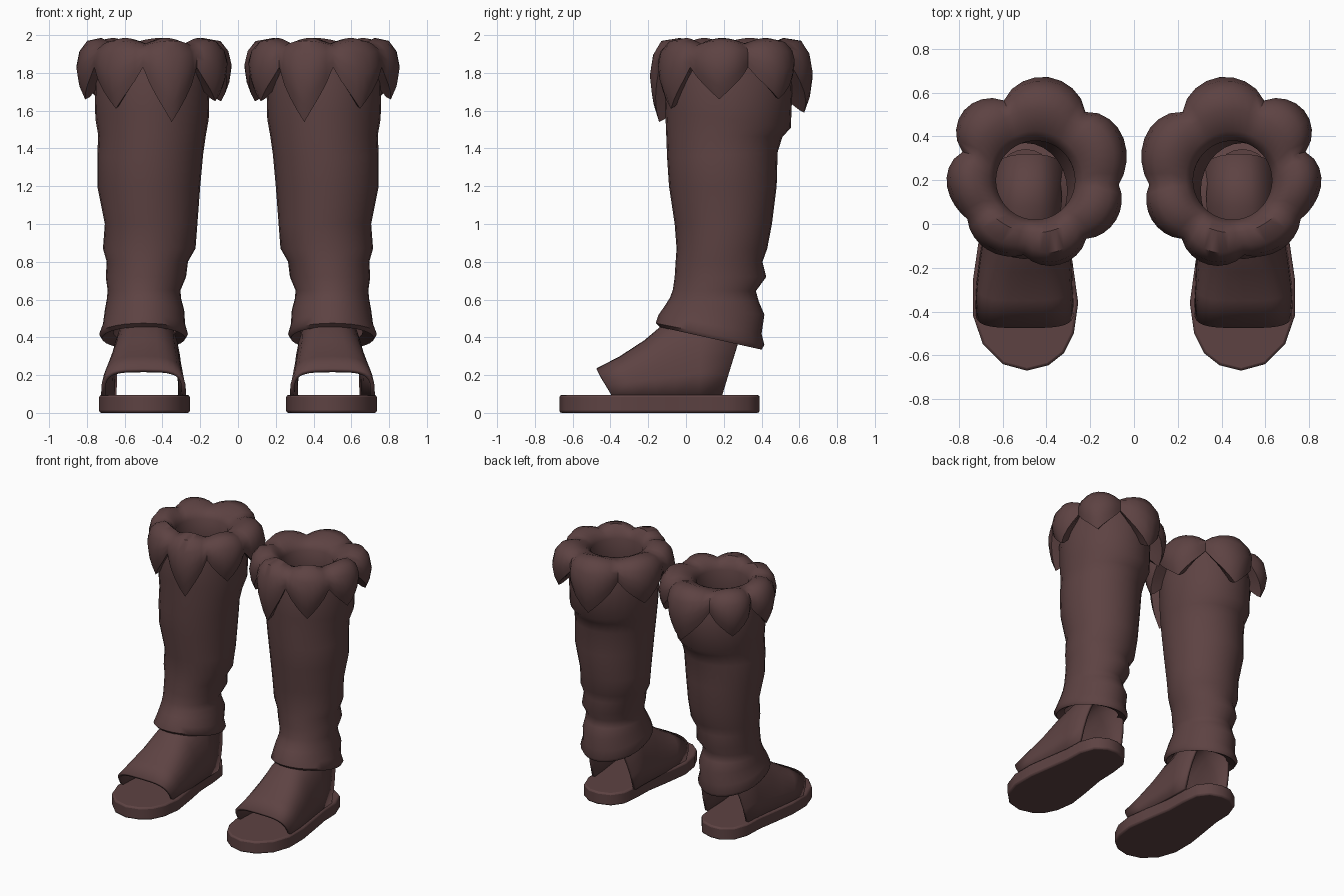
import bpy, bmesh, math
from math import sin, cos, pi, radians

if "Cube" in bpy.data.objects:
    bpy.data.objects.remove(bpy.data.objects["Cube"])

leather = bpy.data.materials.new("dark_red_brown_leather")
leather.diffuse_color = (0.11, 0.055, 0.055, 1)
leather.use_nodes = True
leather.node_tree.nodes["Principled BSDF"].inputs["Base Color"].default_value = leather.diffuse_color


def loft(name, rows, closed=True, cap=False, angle=40, thickness=0, bevel=0):
    """Skin rows of points, mirror to the other boot and smooth."""
    bm = bmesh.new()
    vs = [[bm.verts.new(p) for p in row] for row in rows]
    n = len(rows[0])
    for a, b in zip(vs, vs[1:]):
        for i in range(n if closed else n - 1):
            j = (i + 1) % n
            bm.faces.new((a[i], a[j], b[j], b[i]))
    if cap:
        bm.faces.new(vs[0][::-1])
        bm.faces.new(vs[-1])
    bmesh.ops.recalc_face_normals(bm, faces=bm.faces)
    me = bpy.data.meshes.new(name)
    bm.to_mesh(me)
    bm.free()
    me.materials.append(leather)
    ob = bpy.data.objects.new(name, me)
    bpy.context.collection.objects.link(ob)
    bpy.context.view_layer.objects.active = ob
    ob.select_set(True)
    bpy.ops.object.shade_smooth_by_angle(angle=radians(angle))
    ob.select_set(False)
    if thickness:
        m = ob.modifiers.new("thickness", 'SOLIDIFY')
        m.thickness = thickness
        m.offset = -1
    if bevel:
        m = ob.modifiers.new("edge", 'BEVEL')
        m.width = bevel
        m.segments = 2
        m.limit_method = 'ANGLE'
        m.angle_limit = radians(50)
    ob.modifiers.new("other_boot", 'MIRROR')
    return ob


# Sole: rounded footprint, wider at the toes
outline = [(.49, -.67), (.60, -.64), (.69, -.55), (.735, -.42), (.735, -.25),
           (.71, -.08), (.685, .08), (.68, .22), (.64, .33), (.56, .385),
           (.48, .39), (.39, .36), (.33, .28), (.315, .15), (.31, 0),
           (.28, -.18), (.255, -.36), (.275, -.50), (.32, -.59), (.39, -.645)]
loft("sole", [[(x, y, z) for x, y in outline] for z in (0, .095)],
     cap=True, bevel=.012)

# Upper: arched strap over the instep, open at toe and heel
# (base y, top y, top z, centre x, half width, roundness)
arches = [(-.39, -.475, .235, .50, .225, .55), (-.27, -.35, .30, .50, .22, .62),
          (-.15, -.22, .385, .495, .21, .72), (-.05, -.12, .47, .49, .20, .8),
          (.07, .08, .55, .485, .19, .8), (.19, .32, .52, .48, .185, .8)]
rows = []
for yb, yt, zt, cx, hw, e in arches:
    row = []
    for k in range(17):
        t = pi * k / 16
        c, f = cos(t), max(sin(t), 0) ** e
        row.append((cx + hw * math.copysign(abs(c) ** e, c),
                    yb + (yt - yb) * f, .088 + (zt - .088) * f))
    rows.append(row)
loft("upper", rows, closed=False, thickness=.022)

# Leg: slouched tube (x min, x max, y min, y max, front z, back z)
rings = [(.33, .66, -.09, .34, .49, .37), (.28, .72, -.14, .40, .455, .335),
         (.265, .735, -.16, .415, .475, .36), (.28, .715, -.145, .40, .52, .42),
         (.285, .705, -.11, .415, .57, .52), (.30, .695, -.085, .385, .61, .59),
         (.305, .69, -.07, .37, .65, .645), (.275, .70, -.06, .425, .72, .72),
         (.265, .695, -.055, .405, .80, .80), (.225, .715, -.05, .43, .87, .87),
         (.215, .705, -.06, .455, 1.0, 1.0), (.20, .745, -.09, .48, 1.2, 1.2),
         (.185, .745, -.10, .485, 1.35, 1.38), (.17, .74, -.105, .51, 1.48, 1.46),
         (.155, .755, -.11, .555, 1.6, 1.51), (.15, .76, -.115, .565, 1.75, 1.75),
         (.17, .73, -.09, .54, 1.89, 1.89)]
rows = []
for x0, x1, y0, y1, zf, zb in rings:
    row = []
    for k in range(28):
        t = 2 * pi * k / 28
        u, v = cos(t), sin(t)
        row.append(((x0 + x1) / 2 + u * (x1 - x0) / 2,
                    (y0 + y1) / 2 + v * (y1 - y0) / 2,
                    (zf + zb) / 2 + v * (zb - zf) / 2))
    rows.append(row)
loft("leg", rows, angle=60)

# Collar: ring of drooping pointed petals
# (notch angle, notch radius, petal radius, petal tip z)
petals = [(15, .345, .43, 1.66), (66, .355, .435, 1.59), (130, .355, .43, 1.65),
          (189, .385, .43, 1.65), (233, .385, .44, 1.54), (278, .385, .42, 1.61),
          (325, .38, .41, 1.66)]
SEG = 8
cols = []
for i, (a0, r0, rp, tip) in enumerate(petals):
    a1, r1 = petals[(i + 1) % len(petals)][:2]
    a1 += 360 if a1 < a0 else 0
    for k in range(SEG):
        s = k / SEG
        a = radians(a0 + (a1 - a0) * s)
        b = sin(pi * s)
        point = (1 - abs(2 * s - 1)) ** .85
        base = r0 + (r1 - r0) * s
        R = base + (rp - base) * b ** .8
        hem = 1.83 + (tip - 1.83) * point
        top = 1.945 + .025 * b

        def at(r, z, cy=.24):
            return (.45 + r * cos(a), cy + r * sin(a), z)
        cols.append([at(.19, 1.74, .20), at(.18, 1.90, .20), at(.215, 1.945, .21),
                     at(.28, 1.955 + .03 * b), at(R * .86, top),
                     at(R * .96, top + (hem - top) * .2),
                     at(R, top + (hem - top) * .5),
                     at(R - .015 * point, top + (hem - top) * .78),
                     at(R - .045 * point, hem),
                     at(R - .045 * point - .025, hem + .012),
                     at(.29, hem + .07)])
loft("petal_collar", list(zip(*cols)), angle=50)
